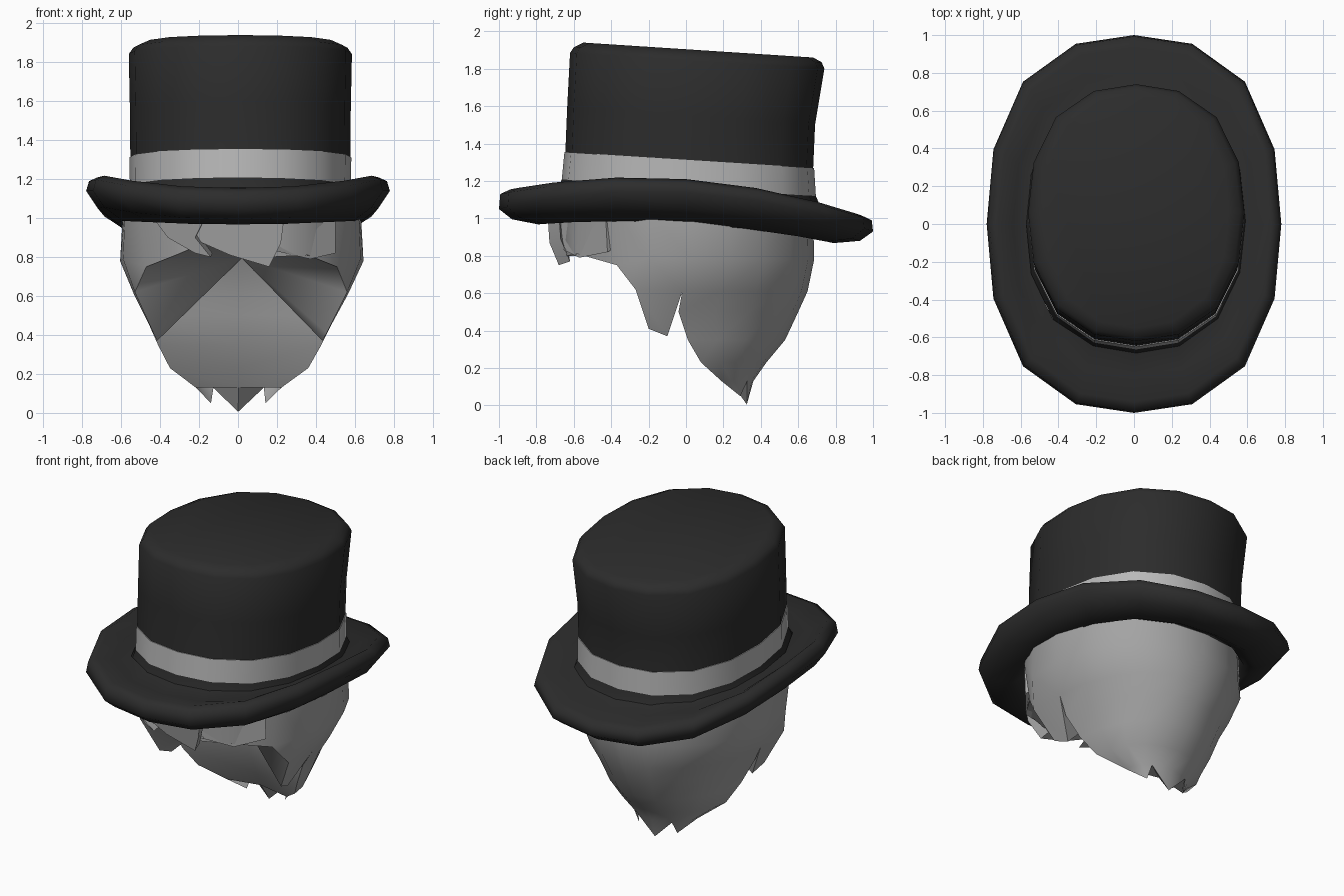
import bpy, bmesh, math
from math import sin, cos, pi

if "Cube" in bpy.data.objects:
    bpy.data.objects.remove(bpy.data.objects["Cube"])

SIDES = 16

def material(name, v):
    m = bpy.data.materials.new(name)
    m.diffuse_color = (v, v, v, 1)
    m.use_nodes = True
    m.node_tree.nodes["Principled BSDF"].inputs["Base Color"].default_value = m.diffuse_color
    return m

HAT = material("charcoal felt", 0.025)
BAND = material("light grey ribbon", 0.48)
HAIR = material("grey hair", 0.37)

def make(name, verts, faces, mat, angle=40):
    me = bpy.data.meshes.new(name)
    me.from_pydata(verts, [], faces)
    bm = bmesh.new()
    bm.from_mesh(me)
    bmesh.ops.remove_doubles(bm, verts=bm.verts, dist=0.002)
    bmesh.ops.recalc_face_normals(bm, faces=bm.faces)
    bm.to_mesh(me)
    bm.free()
    me.materials.append(mat)
    ob = bpy.data.objects.new(name, me)
    bpy.context.collection.objects.link(ob)
    bpy.ops.object.select_all(action='DESELECT')
    ob.select_set(True)
    bpy.context.view_layer.objects.active = ob
    bpy.ops.object.shade_smooth_by_angle(angle=math.radians(angle))
    return ob

def loft(name, rings, mat, angle, cap=False, closed=False):
    """Bridge equal rings of SIDES points."""
    verts = [p for r in rings for p in r]
    faces = []
    n = len(rings)
    for k in range(n if closed else n - 1):
        a, b = k * SIDES, (k + 1) % n * SIDES
        for i in range(SIDES):
            j = (i + 1) % SIDES
            faces.append((a + i, a + j, b + j, b + i))
    if cap:
        faces.append(tuple(range((n - 1) * SIDES, n * SIDES)))
    return make(name, verts, faces, mat, angle)

def oval(full):
    """Unit circle points, pushed out by 'full' at the diagonals."""
    for i in range(SIDES):
        a = 2 * pi * i / SIDES
        f = 1 + full * sin(2 * a) ** 2
        yield f * cos(a), f * sin(a)

def tilted(yf, yb, rx, zf, zb, grow=0):
    """Oval from front yf to back yb, with its height sloping zf to zb."""
    return [(0.012 + (rx + grow) * c,
             (yf + yb) / 2 + ((yb - yf) / 2 + grow) * s,
             zf + (zb - zf) * (1 + s) / 2) for c, s in oval(.05)]

def brim_ring(rx, ry, side, front, back):
    """Oval with given heights at its sides, front and back."""
    return [(rx * c, ry * s, side + (back - front) / 2 * s
             + ((front + back) / 2 - side) * s * s) for c, s in oval(.065)]

# Crown with a flared foot and softened top edge
loft("hat_crown", [tilted(*r) for r in [
    (-.69, .72, .59, 1.14, 1.06), (-.66, .69, .562, 1.22, 1.13),
    (-.645, .68, .565, 1.355, 1.27), (-.635, .69, .567, 1.6, 1.5),
    (-.62, .74, .573, 1.885, 1.80), (-.60, .725, .55, 1.915, 1.835),
    (-.55, .68, .49, 1.94, 1.86)]], HAT, 50, cap=True)

# Ribbon around the foot of the crown
loft("hat_band", [tilted(-.66, .69, .562, 1.20, 1.11, .005),
                  tilted(-.645, .68, .565, 1.355, 1.27, .005),
                  tilted(-.645, .68, .565, 1.355, 1.27, 0)], BAND, 50)

# Curled brim
loft("hat_brim", [brim_ring(*r) for r in [
    (.57, .67, 1.13, 1.16, 1.08), (.64, .80, 1.14, 1.13, 1.03),
    (.72, .94, 1.21, 1.155, 1.015), (.765, .993, 1.19, 1.13, .99),
    (.78, 1.0, 1.14, 1.05, .93), (.72, .93, 1.05, .995, .88),
    (.62, .79, .975, .968, .868), (.57, .68, 1.0, 1.0, .93)]],
    HAT, 80, closed=True)

# ---- Hair: one closed shell made of back, sideburns and hollow inner side ----
verts, faces = [], []

def face(*pts):
    start = len(verts)
    verts.extend((x + 0.02 * min(1, z / .8), y, z) for x, y, z in pts)
    faces.append(tuple(range(start, start + len(pts))))

# Back arcs tapering to the nape (height, half width, front y, back y)
ROWS = [(1.04, .61, .03, .68), (.78, .625, .03, .685), (.61, .55, -.02, .65),
        (.5, .49, -.04, .60), (.35, .42, .01, .53), (.23, .355, .08, .43),
        (.13, .22, .19, .36)]
N = 10
grid = [[(w * sin(a), yf + (yb - yf) * cos(a), z)
         for a in (-pi / 2 + pi * i / N for i in range(N + 1))]
        for z, w, yf, yb in ROWS]
for r, q in zip(grid, grid[1:]):
    for i in range(N):
        face(r[i], r[i + 1], q[i + 1], q[i])

# Pointed nape locks
last, chin = grid[-1], (0, .325, .005)
for i in range(3, 7):
    face(last[i], last[i + 1], chin)
for i in range(3):
    face(last[i], last[i + 1], (-.14, .29, .05))
    face(last[N - i], last[N - i - 1], (.14, .29, .05))

# Hollow inner side, sloping from the nape forward and up to the apex
apex = (0, -.08, .795)
centre = [(0, -.08 + (.79 - r[0]) * .48, r[0]) for r in ROWS[2:]]
for e in (0, N):
    face(apex, grid[2][e], centre[0])
    for k in range(len(centre) - 1):
        face(grid[k + 2][e], grid[k + 3][e], centre[k + 1], centre[k])
    face(centre[-1], last[e], last[3 if e == 0 else N - 3])
    face(centre[-1], last[3 if e == 0 else N - 3], chin)

# Sideburns: outer faces, then inner faces running back to the apex
SIDE = [(.33, -.57, 1.04), (.53, -.38, 1.04), (.60, -.2, 1.04), (.61, .03, 1.04),
        (.34, -.58, .81), (.49, -.37, .75), (.61, -.2, .79), (.625, .03, .78),
        (.545, -.27, .62), (.445, -.2, .41), (.425, -.1, .37), (.55, -.02, .61),
        apex]
SIDE_FACES = [(0, 1, 5, 4), (1, 2, 6, 5), (2, 3, 7, 6), (5, 6, 8), (6, 7, 11, 8),
              (8, 11, 10, 9), (9, 10, 12), (8, 9, 12), (5, 8, 12), (4, 5, 12),
              (10, 11, 12)]
for s in (-1, 1):
    for f in SIDE_FACES:
        face(*[(s * SIDE[i][0], SIDE[i][1], SIDE[i][2]) for i in f])

# Forehead and its underside
LIP = [(-.34, -.58, .81), (-.2, -.64, .87), (0, -.64, .83), (.14, -.64, .80),
       (.34, -.58, .81)]
TOP = [(-.33, -.57, 1.04), (-.2, -.64, 1.04), (0, -.66, 1.04), (.14, -.65, 1.04),
       (.33, -.57, 1.04)]
for i in range(4):
    face(TOP[i], TOP[i + 1], LIP[i + 1], LIP[i])
    face(LIP[i], LIP[i + 1], apex)
make("hair", verts, faces, HAIR, 50)

# Fringe: overlapping pointed locks, each a front plate with an underside
def lock(name, front, depth):
    n = len(front)
    rear = [(x * .94, y + depth, z + .02) for x, y, z in front]
    sides = [(i, (i + 1) % n, (i + 1) % n + n, i + n) for i in range(n)]
    make(name, front + rear,
         [tuple(range(n)), tuple(range(2 * n - 1, n - 1, -1))] + sides, HAIR, 25)

lock("fringe_left", [(-.45, -.50, 1.02), (-.16, -.73, 1.02), (-.22, -.72, .90),
                     (-.14, -.68, .80), (-.22, -.66, .82), (-.36, -.58, .90)], .06)
lock("fringe_middle", [(-.25, -.69, 1.02), (.24, -.74, 1.02), (.22, -.73, .87),
                       (.16, -.68, .75), (-.04, -.69, .81), (-.2, -.68, .88)], .06)
lock("fringe_right", [(.15, -.69, 1.02), (.50, -.43, 1.02), (.50, -.42, .82),
                      (.37, -.57, .79), (.20, -.65, .83), (.10, -.68, .86)], .04)
